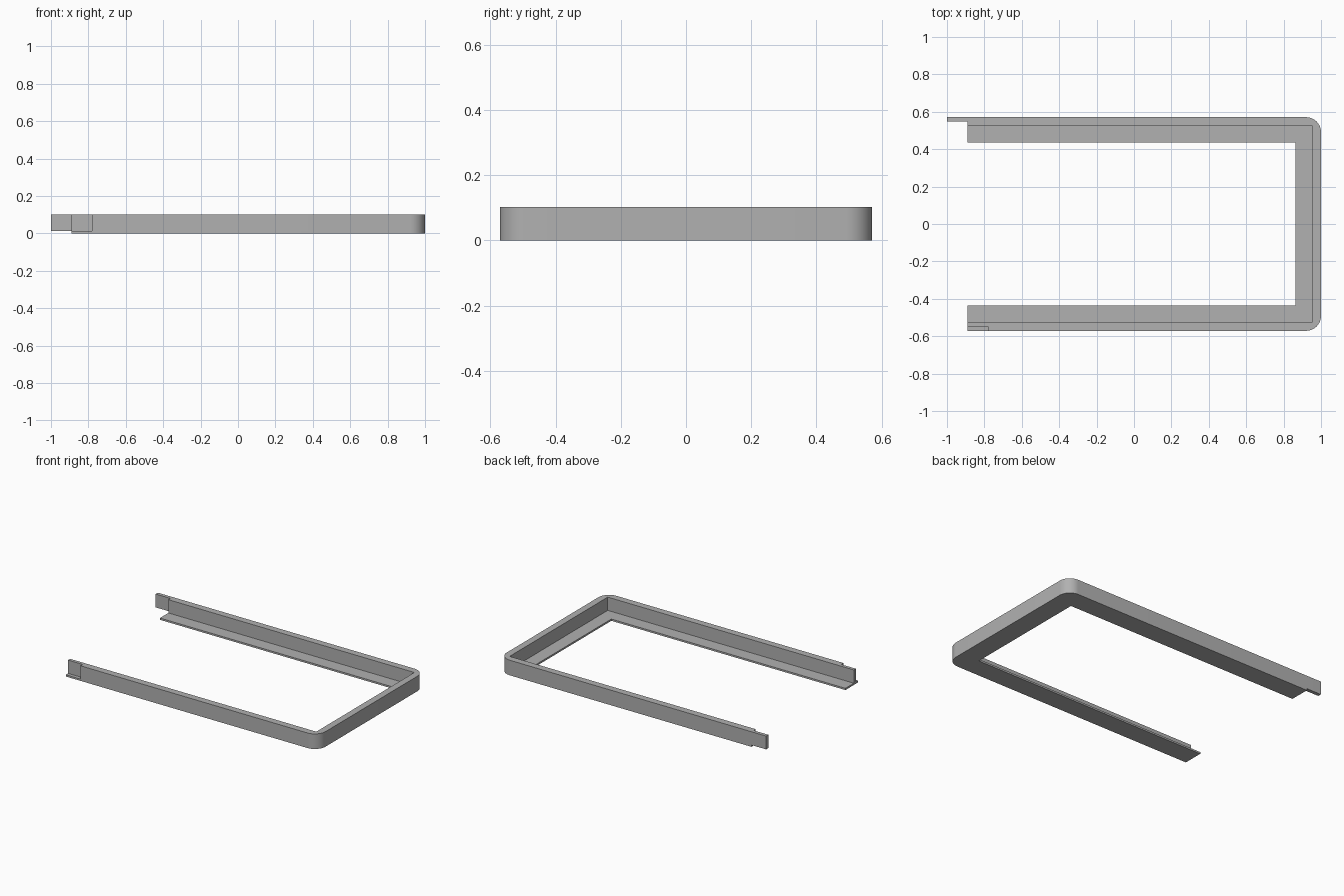
import bpy, bmesh
from math import cos, sin, pi

cube = bpy.data.objects.get("Cube")
if cube:
    bpy.data.objects.remove(cube, do_unlink=True)

# Main dimensions
END, RIGHT, SIDE = -0.89, 1.0, 0.571      # open end, closed end, half width
HEIGHT, FLOOR = 0.102, 0.012              # wall top, flange thickness
WALL, FLANGE, LAP = 0.046, 0.136, 0.024   # widths measured inward
RADIUS = 0.08

grey = bpy.data.materials.new("plain grey")
grey.use_nodes = True
grey.diffuse_color = (0.44, 0.44, 0.44, 1)
grey.node_tree.nodes["Principled BSDF"].inputs["Base Color"].default_value = grey.diffuse_color


def corner(side, steps=12):
    """Rounded outer corner, running from the long side to the closed end."""
    cx, cy = RIGHT - RADIUS, SIDE - RADIUS
    angles = [pi / 2 * (1 - i / steps) for i in range(steps + 1)]
    return [(cx + RADIUS * cos(a), side * (cy + RADIUS * sin(a))) for a in angles]


def inner(width):
    """Square inner edge, from the front arm round to the back arm."""
    x, y = RIGHT - width, SIDE - width
    return [(END, -y), (x, -y), (x, y), (END, y)]


def prism(name, outline, bottom, top):
    bm = bmesh.new()
    base = bm.faces.new([bm.verts.new((x, y, bottom)) for x, y in outline])
    moved = bmesh.ops.extrude_face_region(bm, geom=[base], use_keep_orig=True)["geom"]
    verts = [g for g in moved if isinstance(g, bmesh.types.BMVert)]
    bmesh.ops.translate(bm, verts=verts, vec=(0, 0, top - bottom))
    bmesh.ops.recalc_face_normals(bm, faces=bm.faces)
    mesh = bpy.data.meshes.new(name)
    bm.to_mesh(mesh)
    bm.free()
    mesh.materials.append(grey)
    obj = bpy.data.objects.new(name, mesh)
    bpy.context.collection.objects.link(obj)
    bpy.ops.object.select_all(action="DESELECT")
    obj.select_set(True)
    bpy.context.view_layer.objects.active = obj
    bpy.ops.object.shade_smooth_by_angle(angle=pi / 6)
    return obj


rounded_end = corner(1) + corner(-1)[::-1]

# Flat flange under the whole frame
prism("base_flange", [(END, SIDE)] + rounded_end + [(END, -SIDE)] + inner(FLANGE), 0, FLOOR)

# Upright wall with a half-lap notch in the front arm and a tongue on the back arm
notch = [(-0.78, -SIDE), (-0.78, -SIDE + LAP), (END, -SIDE + LAP)]
tongue = [(END, SIDE - LAP), (-1, SIDE - LAP), (-1, SIDE)]
prism("upright_wall", rounded_end + notch + inner(WALL) + tongue, FLOOR, HEIGHT)
